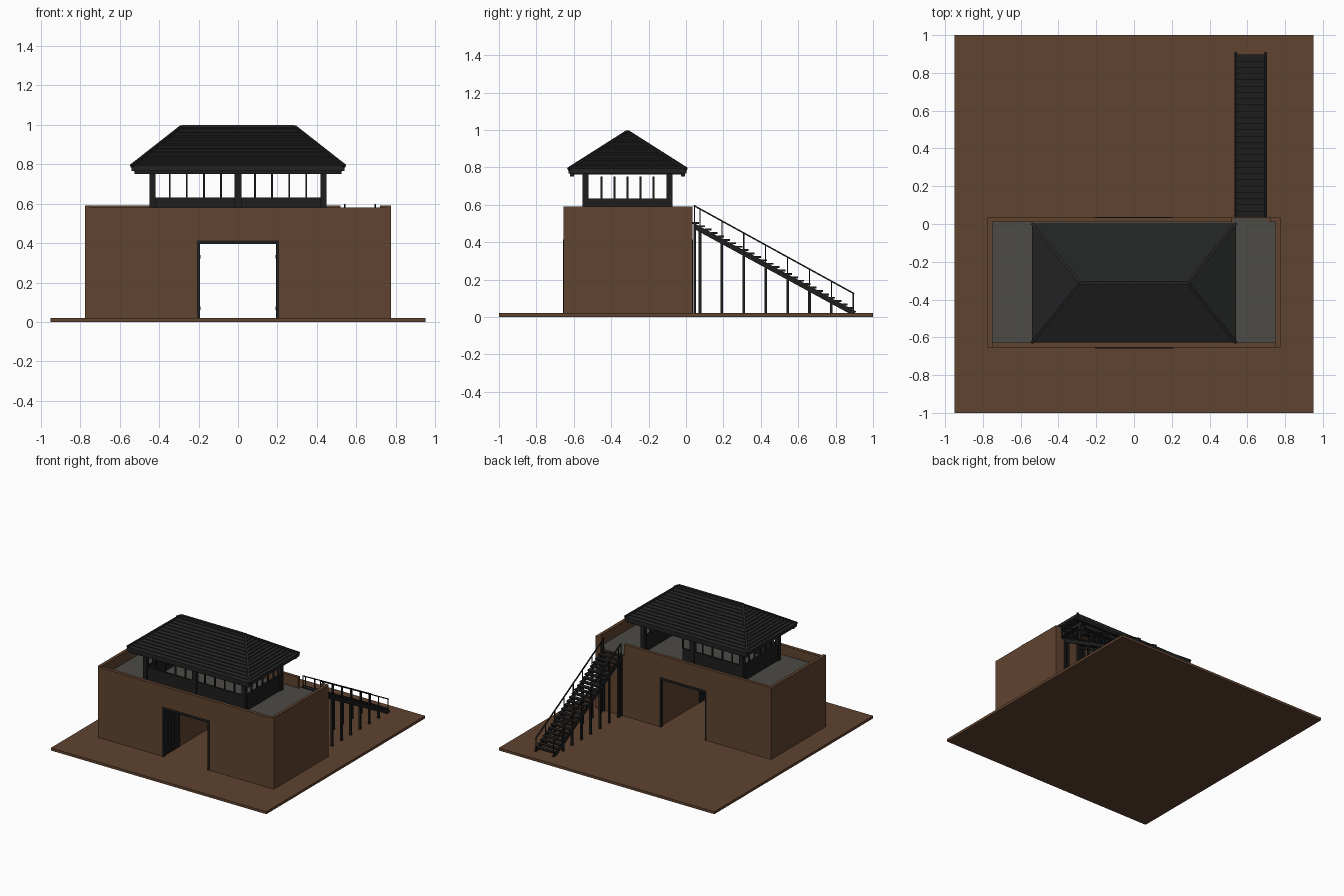
import bpy, bmesh
from mathutils import Vector, Matrix

if "Cube" in bpy.data.objects:
    bpy.data.objects.remove(bpy.data.objects["Cube"])


def mat(name, rgb):
    m = bpy.data.materials.new(name)
    m.diffuse_color = (*rgb, 1)
    m.use_nodes = True
    m.node_tree.nodes["Principled BSDF"].inputs["Base Color"].default_value = m.diffuse_color
    return m


EARTH = mat("brown_earth", (0.115, 0.056, 0.028))
STONE = mat("grey_floor", (0.074, 0.070, 0.061))
WOOD = mat("black_timber", (0.0125, 0.0125, 0.0125))
TILE = mat("dark_roof_tile", (0.016, 0.0165, 0.017))


def finish(bm, name, m):
    bmesh.ops.recalc_face_normals(bm, faces=bm.faces)
    me = bpy.data.meshes.new(name)
    bm.to_mesh(me)
    bm.free()
    me.materials.append(m)
    o = bpy.data.objects.new(name, me)
    bpy.context.collection.objects.link(o)
    return o


def add_box(bm, x0, x1, y0, y1, z0, z1):
    c = Vector((x0 + x1, y0 + y1, z0 + z1)) / 2
    s = Matrix.Diagonal((x1 - x0, y1 - y0, z1 - z0, 1))
    bmesh.ops.create_cube(bm, size=1, matrix=Matrix.Translation(c) @ s)


def add_beam(bm, p, q, w, h=None):
    p, q = Vector(p), Vector(q)
    d = q - p
    r = d.to_track_quat('Z', 'Y').to_matrix().to_4x4()
    s = Matrix.Diagonal((w, h or w, d.length, 1))
    bmesh.ops.create_cube(bm, size=1, matrix=Matrix.Translation((p + q) / 2) @ r @ s)


def boxes(name, m, *items):
    bm = bmesh.new()
    for b in items:
        add_box(bm, *b)
    return finish(bm, name, m)


# Ground plate
boxes("ground_plate", EARTH, (-.95, .95, -1, 1, 0, .02))

# Rampart block with gate passage, sunken walkway, stair gap and lower front parapet
wall = boxes("rampart", EARTH, (-.775, .775, -.655, .035, .015, .59))
cuts = [(-.205, .205, -.8, .2, -.1, .412),
        (-.75, .75, -.628, .01, .5, .8),
        (.52, .72, -.05, .2, .5, .8),
        (-.75, .75, -.8, -.6, .58, .8)]
for i, c in enumerate(cuts):
    k = boxes("cutter_%d" % i, EARTH, c)
    k.hide_render = True
    k.hide_viewport = True
    md = wall.modifiers.new("cut", 'BOOLEAN')
    md.operation, md.solver, md.object = 'DIFFERENCE', 'EXACT', k
boxes("walkway_floor", STONE, (-.75, .75, -.628, .01, .495, .505),
      (.53, .705, .005, .03, .495, .505))

# Gate frames at both ends, open door leaves with hinges
frame = []
for y0, y1 in ((-.658, -.635), (.015, .038)):
    frame += [(-.207, -.193, y0, y1, .02, .414), (.193, .207, y0, y1, .02, .414),
              (-.207, .207, y0, y1, .396, .414)]
boxes("gate_frame", WOOD, *frame)
for s, side in ((-1, "left"), (1, "right")):
    leaf = []
    for i in range(5):
        y = -.635 + i * .037
        leaf.append((*sorted((s * .195, s * .204)), y, y + .034, .025, .395))
    for z in (.07, .33):
        leaf.append((*sorted((s * .19, s * .204)), -.635, -.453, z - .009, z + .009))
    boxes("gate_door_" + side, WOOD, *leaf)

# Tower dimensions
X, Y0, Y1 = .45, -.553, -.072
YC = (Y0 + Y1) / 2
ZF, ZS, ZT = .5, .632, .752
P = .032

# Tower posts
posts = [(*sorted((s * X, s * (X - P))), y, y + P, ZF, .79)
         for s in (-1, 1) for y in (Y0, Y1 - P)]
posts += [(-.018, .018, y, y + P, ZF, .79) for y in (Y0, Y1 - P)]
boxes("tower_posts", WOOD, *posts)

# Low tower walls, with a doorway in the back
t = .014
boxes("tower_low_wall", WOOD,
      (-X + .01, X - .01, Y0 + .008, Y0 + .008 + t, ZF, ZS),
      (-X + .01, .087, Y1 - .008 - t, Y1 - .008, ZF, ZS),
      (-X + .008, -X + .008 + t, Y0 + .01, Y1 - .01, ZF, ZS),
      (X - .008 - t, X - .008, Y0 + .01, Y1 - .01, ZF, ZS))

# Window bars
bars = []
w = .0045
for s in (-1, 1):
    for i in range(1, 5):
        x = s * i * .0865
        bars.append((x - w, x + w, Y0 + .01, Y0 + .02, ZS, ZT))
        if x < .1:
            bars.append((x - w, x + w, Y1 - .02, Y1 - .01, ZS, ZT))
    for i in range(-2, 3):
        y = YC + i * .0695
        bars.append((*sorted((s * (X - .02), s * (X - .01))), y - w, y + w, ZS, ZT))
boxes("window_bars", WOOD, *bars)

# Top plates, cross ties and long eave beams
ties = [(-X, X, Y0, Y0 + P, ZT, .785), (-X, X, Y1 - P, Y1, ZT, .785)]
for x in (-.434, 0, .434):
    ties.append((x - .016, x + .016, -.615, -.012, .762, .79))
boxes("tower_top_beams", WOOD, *ties,
      (-.525, .525, -.62, -.598, .75, .782), (-.525, .525, -.028, -.006, .75, .782))

# Hipped roof: overlapping tile courses over a thin shell
EX, EY, RX, RZ, EZ = .54, .315, .285, .99, .787
RY = -.313


def ring(bm, k, z):
    x, y = EX + (RX - EX) * k, EY * (1 - k)
    return [bm.verts.new((sx * x, RY + sy * y, z))
            for sx, sy in ((-1, -1), (1, -1), (1, 1), (-1, 1))]


bm = bmesh.new()
N = 14
hz = lambda k: EZ + (RZ - EZ) * k
loops = [ring(bm, .97, hz(.97) - .022), ring(bm, 0, EZ - .02)]
for i in range(N):
    loops += [ring(bm, i / N, hz(i / N) + .006), ring(bm, (i + 1) / N, hz((i + 1) / N))]
for a, b in zip(loops, loops[1:]):
    for j in range(4):
        n = (j + 1) % 4
        bm.faces.new((a[j], a[n], b[n], b[j]))
bm.faces.new(loops[0])
bmesh.ops.remove_doubles(bm, verts=bm.verts, dist=1e-5)
bmesh.ops.dissolve_degenerate(bm, edges=bm.edges, dist=1e-6)
finish(bm, "tiled_roof", TILE)

# Ridge and hip caps
bm = bmesh.new()
add_beam(bm, (-RX, RY, RZ), (RX, RY, RZ), .02, .016)
for sx in (-1, 1):
    for sy in (-1, 1):
        add_beam(bm, (sx * EX, RY + sy * EY, EZ + .003), (sx * RX, RY, RZ), .016)
finish(bm, "roof_ridge_caps", TILE)

# Rafters below the roof
bm = bmesh.new()
for sy in (-1, 1):
    for i in range(-4, 5):
        x = i * .07
        add_beam(bm, (x, RY + sy * .305, EZ - .02), (x, RY + sy * .02, RZ - .04), .012)
for sx in (-1, 1):
    for i in range(-3, 4):
        y = i * .075
        k = abs(y) / EY
        p = Vector((sx * .53, RY + y, EZ - .018))
        q = Vector((sx * (RX + (EX - RX) * k), RY + y, RZ - .04 - (RZ - EZ) * k))
        add_beam(bm, p, q, .012)
finish(bm, "roof_rafters", WOOD)

# Outside stair: stringers, treads, supports and handrails
SX0, SX1 = .532, .705
sz = lambda y: .5 - (y - .045) * .55
bm = bmesh.new()
for x in (SX0 + .007, SX1 - .007):
    prof = [(.04, .503), (.91, sz(.91) + .005), (.9, .02), (.87, .02), (.04, .472)]
    f = bm.faces.new([bm.verts.new((x - .006, y, z)) for y, z in prof])
    ext = bmesh.ops.extrude_face_region(bm, geom=[f])
    bmesh.ops.translate(bm, vec=(.012, 0, 0),
                        verts=[v for v in ext["geom"] if isinstance(v, bmesh.types.BMVert)])
finish(bm, "stair_stringers", WOOD)
n = 26
step = .86 / n
boxes("stair_treads", WOOD, *[(SX0, SX1, .035 + i * step, .035 + (i + 1.05) * step,
                               sz(.045 + i * step) - .002, sz(.045 + i * step) + .008)
                              for i in range(n)])
supports, balusters = [], []
ys = [.075 + i * .117 for i in range(8)]
bm = bmesh.new()
for x in (SX0 + .01, SX1 - .01):
    for y in [.046] + ys[:7]:
        supports.append((x - .008, x + .008, y - .007, y + .007, .02, sz(y) - .01))
    for y in [.046] + ys:
        balusters.append((x - .003, x + .003, y - .003, y + .003, sz(y) - .01, sz(y) + .094))
    add_beam(bm, (x, .042, sz(.042) + .094), (x, .9, sz(.9) + .094), .008)
boxes("stair_supports", WOOD, *supports)
boxes("stair_balusters", WOOD, *balusters)
finish(bm, "stair_handrails", WOOD)

# Bake the rampart cuts and drop the cutters
bpy.context.view_layer.update()
dg = bpy.context.evaluated_depsgraph_get()
baked = bpy.data.meshes.new_from_object(wall.evaluated_get(dg))
wall.modifiers.clear()
wall.data = baked
for o in [o for o in bpy.data.objects if o.name.startswith("cutter_")]:
    bpy.data.objects.remove(o)
